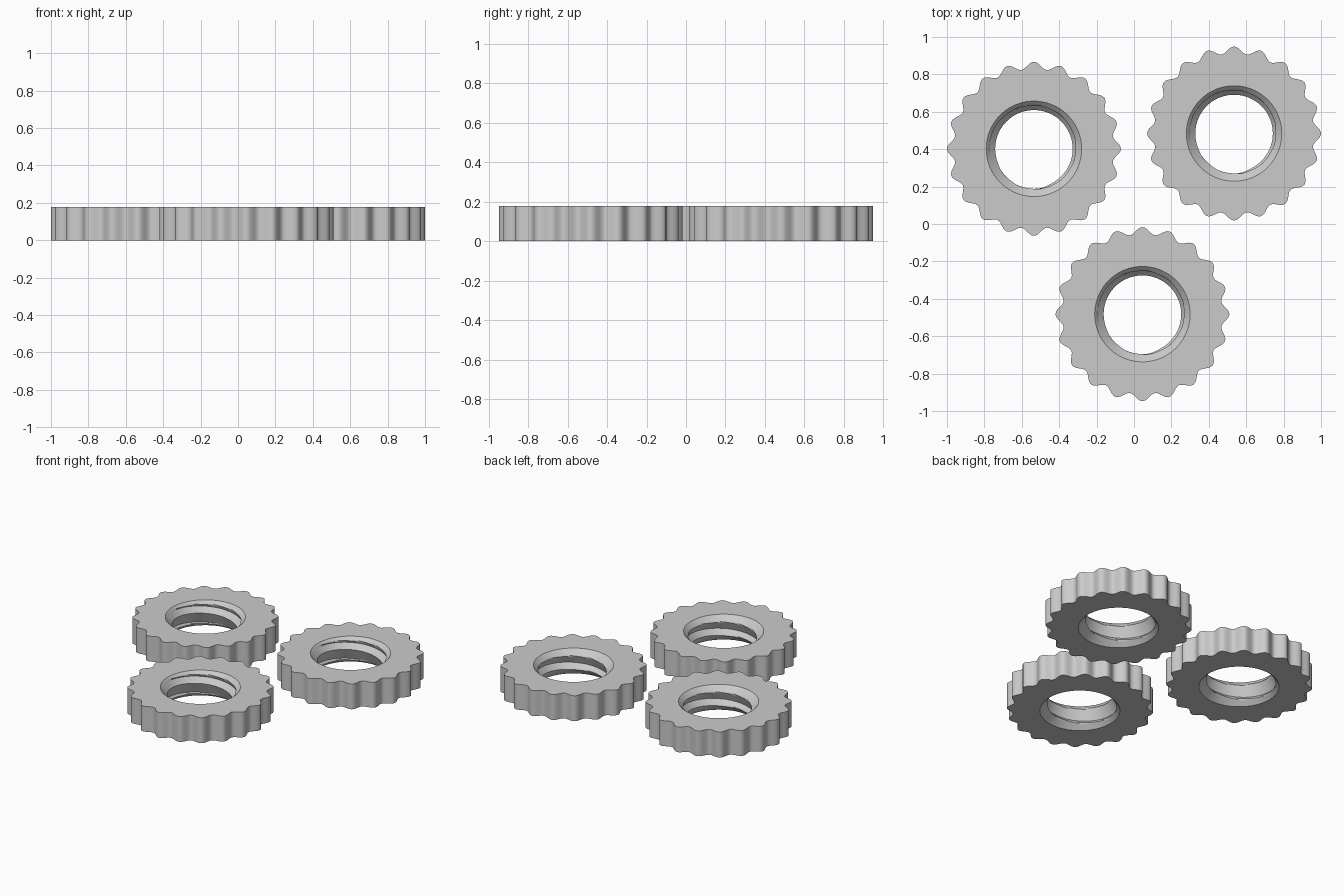
import bpy, bmesh, math

if "Cube" in bpy.data.objects:
    bpy.data.objects.remove(bpy.data.objects["Cube"])

H = 0.178            # ring height
N = 240              # steps around the ring
TEETH = 20
K = 16               # rows per thread turn
CREST = 11           # row of the thread crest within a turn
PITCH = 0.112
R_CREST, R_ROOT, R_RIM = 0.207, 0.24, 0.255

steel = bpy.data.materials.new("light_grey")
steel.diffuse_color = (0.6, 0.6, 0.6, 1)
steel.use_nodes = True
steel.node_tree.nodes["Principled BSDF"].inputs["Base Color"].default_value = steel.diffuse_color


def bore_radius(z, row):
    """Thread profile opened out by a 45 degree countersink at both ends."""
    k = row % K
    depth = k / CREST if k <= CREST else (K - k) / (K - CREST)
    thread = R_ROOT + (R_CREST - R_ROOT) * depth
    return max(thread, R_RIM - (H - z), R_RIM - z)


def polar(bm, r, a, z):
    return bm.verts.new((r * math.cos(a), r * math.sin(a), z))


def ring_mesh():
    bm = bmesh.new()
    angles = [2 * math.pi * i / N for i in range(N + 1)]

    # scalloped outer wall and flat faces
    loops = []
    for wavy, z in ((False, 0), (True, 0), (True, H), (False, H)):
        loops.append([polar(bm, 0.446 + 0.019 * math.cos(TEETH * a) if wavy else R_RIM, a, z)
                      for a in angles])
    # right-hand threaded bore, clamped to the ring height
    z0 = 0.032 - PITCH * 135 / 360
    rows = []
    for j in range(-2 * K, 3 * K + 1):
        row = []
        for i, a in enumerate(angles):
            z = min(max(z0 + PITCH * (j / K + i / N), 0), H)
            row.append(polar(bm, bore_radius(z, j), a, z))
        rows.append(row)

    for strip in (loops, rows):
        for lo, hi in zip(strip, strip[1:]):
            for i in range(N):
                bm.faces.new((lo[i], lo[i + 1], hi[i + 1], hi[i]))
    bmesh.ops.remove_doubles(bm, verts=bm.verts, dist=1e-5)
    bmesh.ops.recalc_face_normals(bm, faces=bm.faces)
    mesh = bpy.data.meshes.new("threaded_ring")
    bm.to_mesh(mesh)
    bm.free()
    mesh.materials.append(steel)
    return mesh


# three identical knurled rings
mesh = ring_mesh()
spots = {"ring_left": (-0.535, 0.402), "ring_right": (0.535, 0.484), "ring_front": (0.045, -0.482)}
for name, (x, y) in spots.items():
    ring = bpy.data.objects.new(name, mesh)
    ring.location = (x, y, 0)
    bpy.context.collection.objects.link(ring)

# smooth walls with crisp rims
bpy.context.view_layer.objects.active = ring
ring.select_set(True)
bpy.ops.object.shade_smooth_by_angle(angle=math.radians(35))
